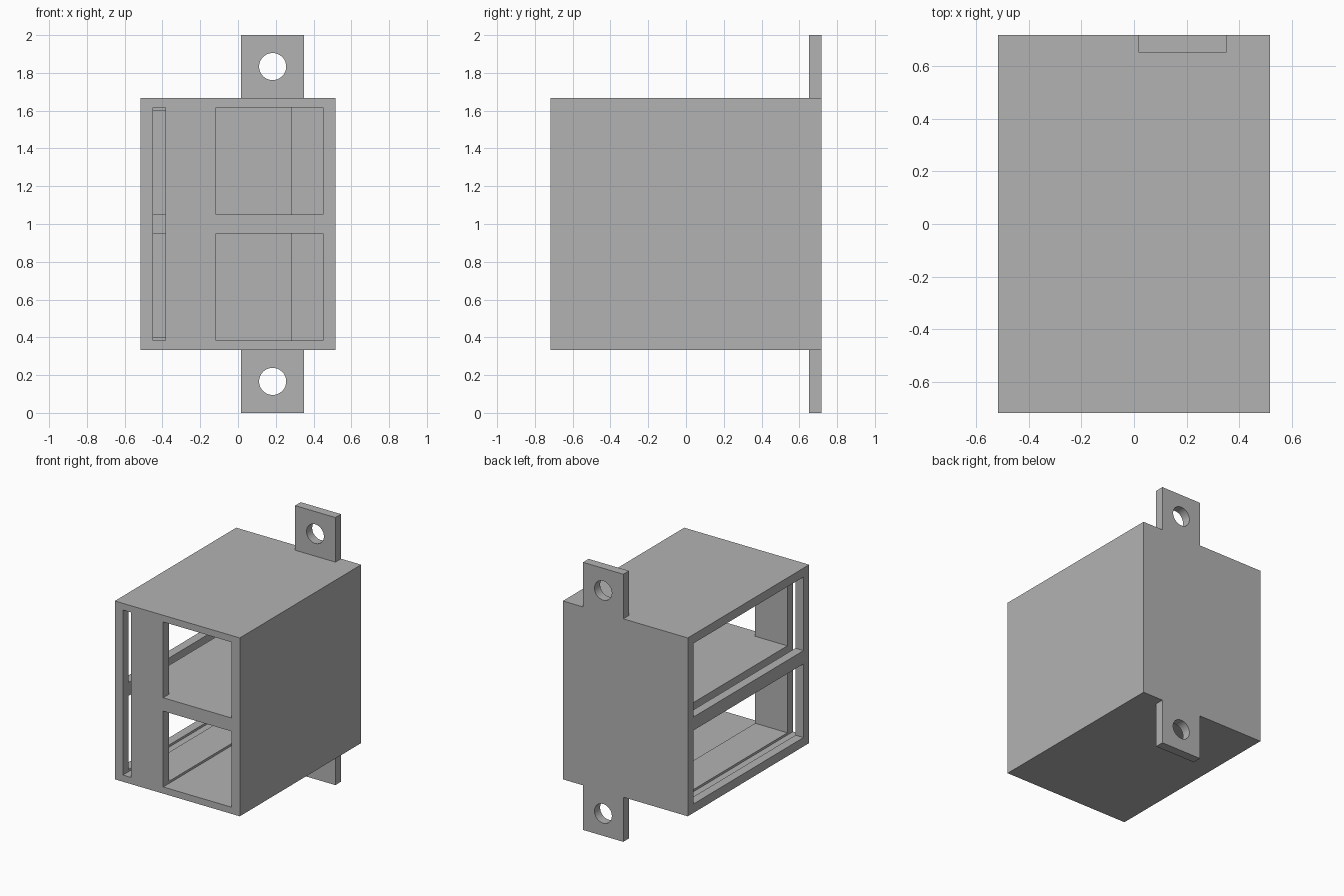
import bpy
from mathutils import Matrix

U = 1 / 30  # one design unit in model units

if "Cube" in bpy.data.objects:
    bpy.data.objects.remove(bpy.data.objects["Cube"], do_unlink=True)

grey = bpy.data.materials.new("plain grey")
grey.use_nodes = True
grey.diffuse_color = (0.45, 0.45, 0.45, 1)
grey.node_tree.nodes["Principled BSDF"].inputs["Base Color"].default_value = (0.45, 0.45, 0.45, 1)


def box(name, x, y, z):
    """Box spanning the given (low, high) ranges."""
    bpy.ops.mesh.primitive_cube_add(size=1)
    ob = bpy.context.object
    ob.name = name
    spans = (x, y, z)
    size = [(b - a) * U for a, b in spans]
    centre = [(a + b) / 2 * U for a, b in spans]
    ob.data.transform(Matrix.Translation(centre) @ Matrix.Diagonal((*size, 1)))
    ob.data.materials.append(grey)
    return ob


def cut(target, cutter):
    """Subtract the cutter from the target and discard it."""
    mod = target.modifiers.new("cut", "BOOLEAN")
    mod.operation = "DIFFERENCE"
    mod.solver = "EXACT"
    mod.object = cutter
    bpy.context.view_layer.objects.active = target
    bpy.ops.object.modifier_apply(modifier=mod.name)
    bpy.data.objects.remove(cutter, do_unlink=True)


# Housing block
housing = box("housing", (-15.5, 15.5), (-21.5, 21.5), (10, 50))

# Two compartments, open on one side, each with a square front window
for low, high, floor, ceiling in ((11.5, 28.5, 12, 28.5), (31.5, 48.5, 31.5, 48)):
    cut(housing, box("compartment", (-17, 8.5), (-19.5, 19.5), (floor, ceiling)))
    cut(housing, box("channel", (-3.5, 8.5), (-23, 19.5), (low, high)))
    cut(housing, box("window", (-3.5, 13.5), (-23, -4.5), (low, high)))

# Tall slot for a sliding panel, running back through the shelf
cut(housing, box("panel_slot", (-13.5, -11.5), (-23, 18), (11.5, 48.5)))

# Mounting tabs with screw holes
for name, z in (("lower_tab", 0), ("upper_tab", 50)):
    tab = box(name, (0.5, 10.5), (19.5, 21.5), (z, z + 10))
    bpy.ops.mesh.primitive_cylinder_add(
        vertices=48, radius=2.15 * U, depth=6 * U,
        location=(5.5 * U, 20.5 * U, (z + 5) * U), rotation=(1.5708, 0, 0))
    cut(tab, bpy.context.object)
    bpy.ops.object.select_all(action="DESELECT")
    tab.select_set(True)
    bpy.context.view_layer.objects.active = tab
    bpy.ops.object.shade_smooth_by_angle()
